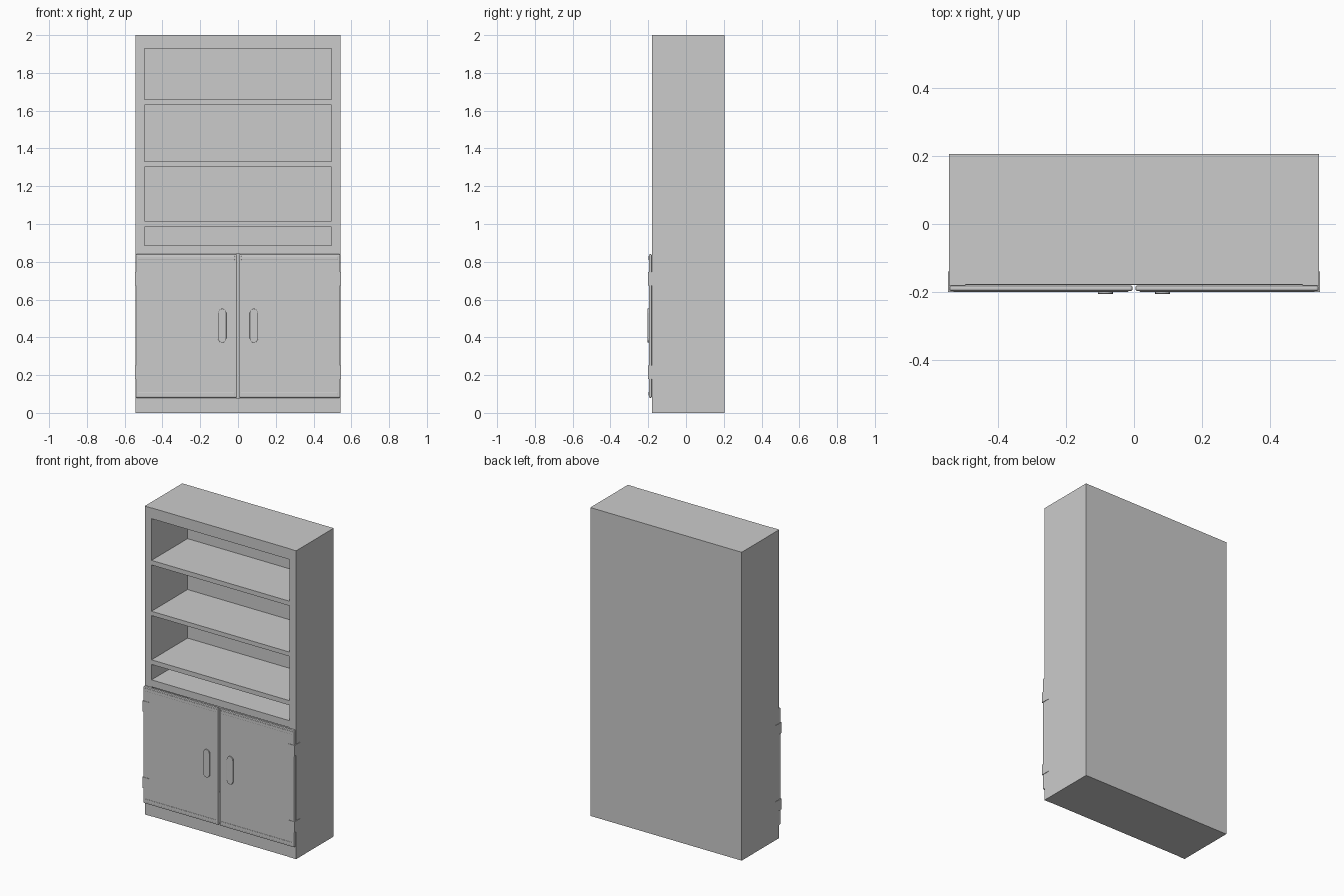
import bpy, bmesh, math

if "Cube" in bpy.data.objects:
    bpy.data.objects.remove(bpy.data.objects["Cube"])

W, FRONT, BACK = 0.543, -0.18, 0.205      # half width, carcass front, back
INNER = 0.495                             # half width of the openings


def make(name, bm, bevel=0.0, segments=2):
    me = bpy.data.meshes.new(name)
    bmesh.ops.recalc_face_normals(bm, faces=bm.faces)
    bm.to_mesh(me)
    bm.free()
    ob = bpy.data.objects.new(name, me)
    bpy.context.collection.objects.link(ob)
    if bevel:
        mod = ob.modifiers.new("edge", 'BEVEL')
        mod.width, mod.segments = bevel, segments
    return ob


def box(name, x, y, z, bevel=0.0):
    bm = bmesh.new()
    bmesh.ops.create_cube(bm, size=1)
    for v in bm.verts:
        v.co = [(r[0] + r[1]) / 2 + c * (r[1] - r[0]) for c, r in zip(v.co, (x, y, z))]
    return make(name, bm, bevel)


def prism(name, pts, to_3d, offset, bevel=0.0):
    # extrude a flat outline along an offset vector
    bm = bmesh.new()
    face = bm.faces.new([bm.verts.new(to_3d(*p)) for p in pts])
    ret = bmesh.ops.extrude_face_region(bm, geom=[face])
    verts = [g for g in ret['geom'] if isinstance(g, bmesh.types.BMVert)]
    bmesh.ops.translate(bm, verts=verts, vec=offset)
    return make(name, bm, bevel)


def span(s, a, b):
    return tuple(sorted((s * a, s * b)))


# carcass: back, top, base and shelves
box("back_panel", (-INNER, INNER), (0.19, BACK), (0, 2))
box("top_panel", (-INNER, INNER), (FRONT + 0.01, 0.19), (1.97, 2))
box("top_rail", (-INNER, INNER), (FRONT + 0.002, FRONT + 0.016), (1.93, 2))
box("base_plinth", (-INNER, INNER), (FRONT + 0.002, 0.19), (0, 0.08))
for i, (z0, z1) in enumerate([(0.84, 0.885), (0.985, 1.015), (1.325, 1.305), (1.63, 1.66)]):
    z0, z1 = (1.3 + 0.025, 1.3) if i == 2 else (z0, z1)
    z0, z1 = (1.325, 1.303) if i == 2 else (z0, z1)
    box(f"shelf_{i}", (-INNER, INNER), (FRONT + 0.001, 0.19),
        (1.302, 1.33) if i == 2 else (z0, z1))
# fixed shelf fascia below the lowest opening is covered by the doors

for s, side in ((-1, "left"), (1, "right")):
    box(f"{side}_side_panel", span(s, INNER, W), (FRONT, BACK), (0, 2))

    # door with softened edges and thin mouldings along top and bottom
    box(f"{side}_door", span(s, 0.004, W - 0.001), (-0.197, FRONT), (0.08, 0.84), 0.006)
    for z in (0.82, 0.101):
        box(f"{side}_door_moulding", span(s, 0.016, 0.53), (-0.199, -0.19),
            (z - 0.01, z + 0.01), 0.002)

    # capsule shaped pull
    r, cx, outline = 0.022, s * 0.084, []
    for cz, start in ((0.53, 0), (0.394, math.pi)):
        for k in range(9):
            a = start + math.pi * k / 8
            outline.append((cx + r * math.cos(a), cz + r * math.sin(a)))
    prism(f"{side}_handle", outline, lambda x, z: (x, -0.205, z), (0, 0.012, 0), 0.001)

    # L-shaped hinges wrapped around the outer corner
    o = W + 0.003
    bracket = [(0.50, -0.2), (o, -0.2), (o, -0.14), (W - 0.002, -0.14),
               (W - 0.002, -0.195), (0.50, -0.195)]
    for z in (0.18, 0.675):
        prism(f"{side}_hinge", [(s * x, y) for x, y in bracket],
              lambda x, y: (x, y, z), (0, 0, 0.07))
